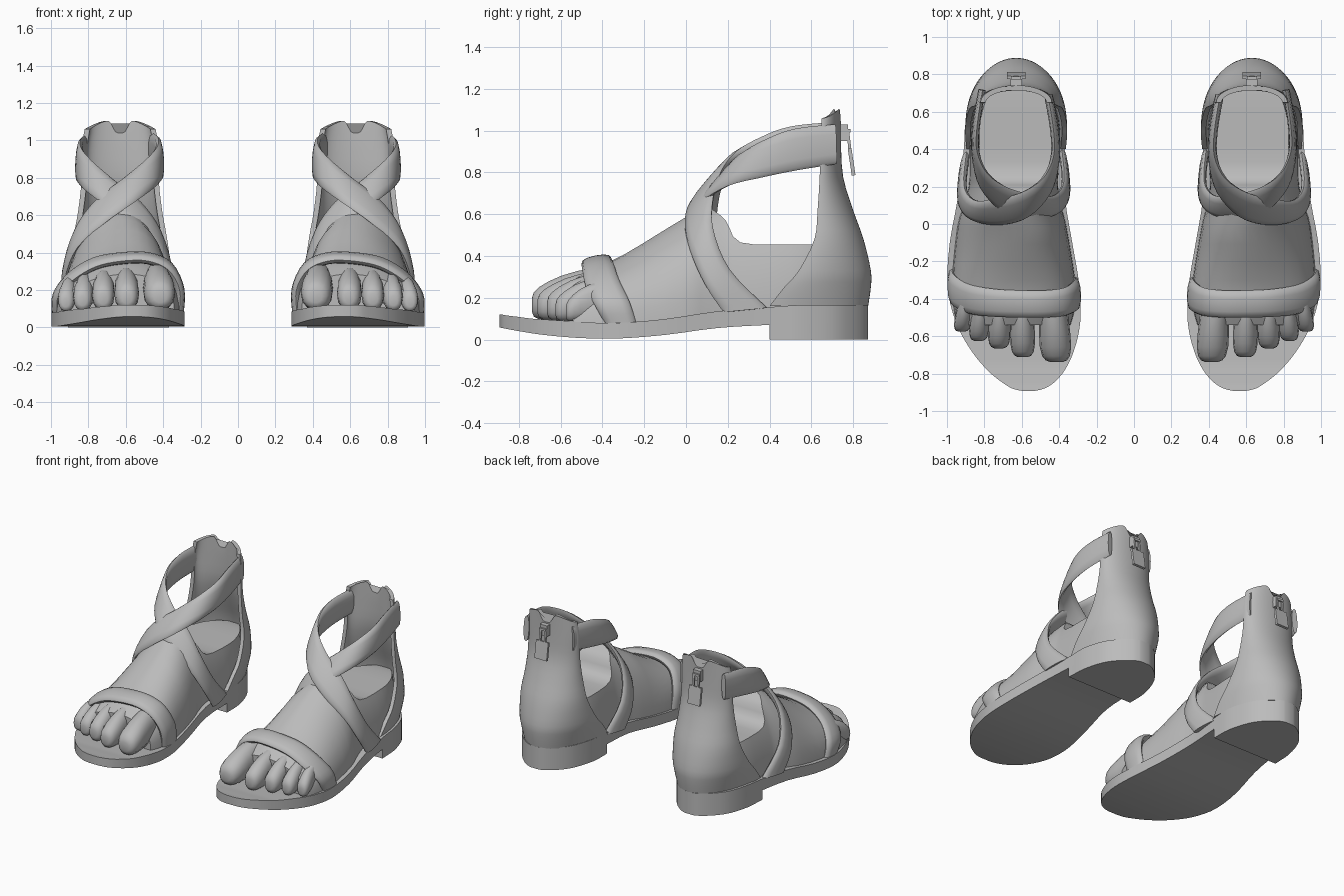
import bpy, bmesh, math
from mathutils import Vector, Matrix

if "Cube" in bpy.data.objects:
    bpy.data.objects.remove(bpy.data.objects["Cube"])

grey = bpy.data.materials.new("grey")
grey.diffuse_color = (0.5, 0.5, 0.5, 1)
grey.use_nodes = True
grey.node_tree.nodes["Principled BSDF"].inputs["Base Color"].default_value = grey.diffuse_color


def finish(name, bm, angle=40):
    """Turn a bmesh into a smooth object, mirrored to make the pair."""
    bmesh.ops.recalc_face_normals(bm, faces=bm.faces)
    me = bpy.data.meshes.new(name)
    bm.to_mesh(me)
    bm.free()
    me.materials.append(grey)
    for p in me.polygons:
        p.use_smooth = True
    me.set_sharp_from_angle(angle=math.radians(angle))
    ob = bpy.data.objects.new(name, me)
    bpy.context.collection.objects.link(ob)
    mod = ob.modifiers.new("pair", 'MIRROR')
    mod.use_mirror_merge = False
    return ob


def loft(name, rings, angle=40):
    """Skin closed rings of equal length and cap both ends."""
    bm = bmesh.new()
    vs = [[bm.verts.new(p) for p in r] for r in rings]
    n = len(vs[0])
    for a, b in zip(vs, vs[1:]):
        for i in range(n):
            j = (i + 1) % n
            bm.faces.new((a[i], a[j], b[j], b[i]))
    bm.faces.new(vs[0])
    bm.faces.new(vs[-1][::-1])
    return finish(name, bm, angle)


def spline(rows, per):
    """Catmull-Rom interpolation of rows of numbers."""
    out = []
    for i in range(len(rows) - 1):
        p0, p1, p2 = rows[max(i - 1, 0)], rows[i], rows[i + 1]
        p3 = rows[min(i + 2, len(rows) - 1)]
        for k in range(per):
            t = k / per
            out.append([0.5 * (2 * b + (c - a) * t + (2 * a - 5 * b + 4 * c - d) * t * t
                               + (3 * b - a - 3 * c + d) * t ** 3)
                        for a, b, c, d in zip(p0, p1, p2, p3)])
    out.append(list(rows[-1]))
    return out


# Sole: y, inner x, outer x, bottom z, top z
sole_rows = spline([
    (-.892, .53, .60, .058, .12), (-.88, .48, .65, .055, .119), (-.85, .43, .70, .049, .114),
    (-.80, .383, .765, .04, .108), (-.74, .347, .822, .03, .1), (-.68, .322, .868, .022, .096),
    (-.59, .297, .923, .013, .09), (-.48, .285, .968, .006, .082),
    (-.32, .293, .998, .005, .08), (-.1, .33, .985, .022, .098), (.15, .37, .94, .055, .135),
    (.4, .37, .91, .07, .155), (.55, .375, .90, .075, .165), (.7, .42, .855, .08, .165),
    (.79, .48, .79, .08, .165), (.85, .55, .72, .08, .165), (.872, .60, .67, .08, .165)], 3)


def slab(name, rows):
    loft(name, [[(a, y, t), (b, y, t), (b, y, z), (a, y, z)] for y, a, b, z, t in rows])


slab("sole", sole_rows)
slab("heel_block", [(y, a, b, 0, z) for y, a, b, z, t in sole_rows if y > .395])

# Foot: y, inner x, outer x, base z, crown z, flat cut z
foot_rows = spline([
    (-.54, .34, .945, .085, .285, .5), (-.44, .315, .965, .08, .345, .5),
    (-.3, .315, .972, .08, .405, .6), (-.02, .36, .945, .10, .575, .7),
    (.1, .39, .91, .12, .635, .64), (.19, .405, .885, .13, .66, .57),
    (.26, .405, .88, .13, .68, .465), (.5, .395, .875, .15, .70, .455),
    (.65, .43, .84, .15, .70, .455), (.76, .50, .77, .15, .68, .45),
    (.83, .57, .70, .15, .60, .44)], 3)
rings = []
for y, a, b, z0, top, cut in foot_rows:
    c, hw = (a + b) / 2, (b - a) / 2
    lean = .05 if y < 0 else .03
    full = .88 if y < -.25 else 1
    limit = min(math.asin(min((cut - z0) / (top - z0), 1)), math.pi * .485)
    sides = [limit * i / 9 for i in range(10)]
    rings.append([(c + hw * math.cos(s) - lean * math.sin(s) ** 2, y,
                   z0 + (top - z0) * max(math.sin(s), 0) ** full)
                  for s in sides + [math.pi - q for q in sides[::-1]]])
loft("foot", rings, 35)

# Toes: x, tip y, half width, crown z
toes = [(.415, -.738, .084, .31), (.594, -.712, .066, .295), (.722, -.665, .06, .285),
        (.832, -.625, .053, .265), (.922, -.575, .046, .245)]
for k, (x, tip, hw, crown) in enumerate(toes):
    rings = []
    for t, w, h in ((0, .9, 1.15), (.3, .95, 1.1), (.55, 1, 1), (.75, 1, .86),
                    (.9, .88, .7), (.97, .68, .54), (1, .4, .3)):
        y = -.42 + (tip + .42) * t
        half = (crown - .09) / 2
        cz = .09 + half + .02 * (1 - t) - .035 * t * t
        cx = x + (.65 - x) * .08 * (1 - t)
        rings.append([(cx + hw * w * math.cos(s), y,
                       cz + half * h * math.copysign(abs(math.sin(s)) ** .85, math.sin(s)))
                      for s in (math.tau * i / 14 for i in range(14))])
    loft("toe_%d" % (k + 1), rings, 60)


def strap(name, rows, thick):
    """Sweep a rounded band between two edge lines (x y z, x y z per row)."""
    rows = spline(rows, 4)
    mids = [(Vector(r[:3]) + Vector(r[3:])) / 2 for r in rows]
    rings = []
    for i, r in enumerate(rows):
        half = (Vector(r[:3]) - Vector(r[3:])) / 2
        run = mids[min(i + 1, len(mids) - 1)] - mids[max(i - 1, 0)]
        nor = run.cross(half).normalized() * thick
        rings.append([mids[i] + half * math.cos(s) + nor * math.copysign(abs(math.sin(s)) ** .7, math.sin(s))
                      for s in (math.tau * k / 12 for k in range(12))])
    loft(name, rings, 50)


# Toe strap: front edge, back edge
strap("toe_strap", [
    (.315, -.44, .08, .32, -.28, .08), (.312, -.465, .2, .317, -.30, .21),
    (.37, -.49, .305, .37, -.34, .335), (.48, -.50, .355, .48, -.355, .385),
    (.62, -.50, .355, .62, -.355, .385), (.76, -.495, .325, .765, -.345, .36),
    (.88, -.48, .255, .89, -.32, .285), (.96, -.44, .17, .965, -.27, .18),
    (.965, -.39, .08, .97, -.24, .085)], .028)

# Crossing ankle straps: upper edge, lower edge
cross_rows = [
    (.46, .69, 1.04, .455, .69, .85), (.43, .5, 1.02, .42, .5, .82),
    (.43, .36, .97, .415, .33, .785), (.49, .24, .90, .45, .17, .745),
    (.61, .165, .80, .56, .04, .665), (.76, .13, .68, .71, -.005, .56),
    (.86, .13, .53, .86, .02, .425), (.91, .21, .335, .925, .09, .265),
    (.895, .39, .15, .93, .18, .13)]
strap("outer_cross_strap", cross_rows, .023)


def flip(x):
    return .645 - (x - .63) * .97


strap("inner_cross_strap", [(flip(a), b + .025, c - .01, flip(d), e + .03, f - .01)
                            for a, b, c, d, e, f in cross_rows], .02)

# Heel counter: z, front y, back y, half width
counter_rows = spline([
    (.16, .40, .872, .265), (.25, .47, .885, .272), (.33, .54, .885, .27),
    (.48, .615, .85, .25), (.62, .63, .80, .225), (.78, .64, .752, .207),
    (.95, .645, .742, .205), (1.04, .65, .742, .19)], 3)


def lobes(u):
    """Height of the scalloped top edge: centre notch, lobe, shoulder."""
    if u < .4:
        return .065 * (.5 - .5 * math.cos(math.pi * max(u - .1, 0) / .3))
    return .065 - .045 * ((u - .4) / .6) ** 1.5


rings = []
for z, yf, yb, hw in counter_rows:
    ring = []
    rise = max(0, (z - .95) / .09)
    for inset, order in ((0, range(41)), (.028, range(40, -1, -1))):
        for i in order:
            s = math.pi * i / 40
            ring.append((.63 + (hw - inset) * math.cos(s),
                         yf + (yb - inset - yf) * math.sin(s),
                         z + rise * lobes(abs(math.cos(s)))))
    rings.append(ring)
loft("heel_counter", rings, 45)


def box(name, loc, size, tilt=0):
    bm = bmesh.new()
    bmesh.ops.create_cube(bm, size=1, matrix=Matrix.Translation(loc)
                          @ Matrix.Rotation(tilt, 4, 'X') @ Matrix.Diagonal((*size, 1)))
    finish(name, bm, 30)


# Zip slider, link and pull tab
box("zip_slider", (.63, .755, .99), (.06, .04, .08))
for side in (-1, 1):
    box("zip_link", (.63 + side * .02, .78, .95), (.014, .014, .11), .12)
box("zip_link_bar", (.63, .775, 1.0), (.054, .025, .016))
box("zip_tab", (.63, .793, .85), (.1, .018, .13), .15)
